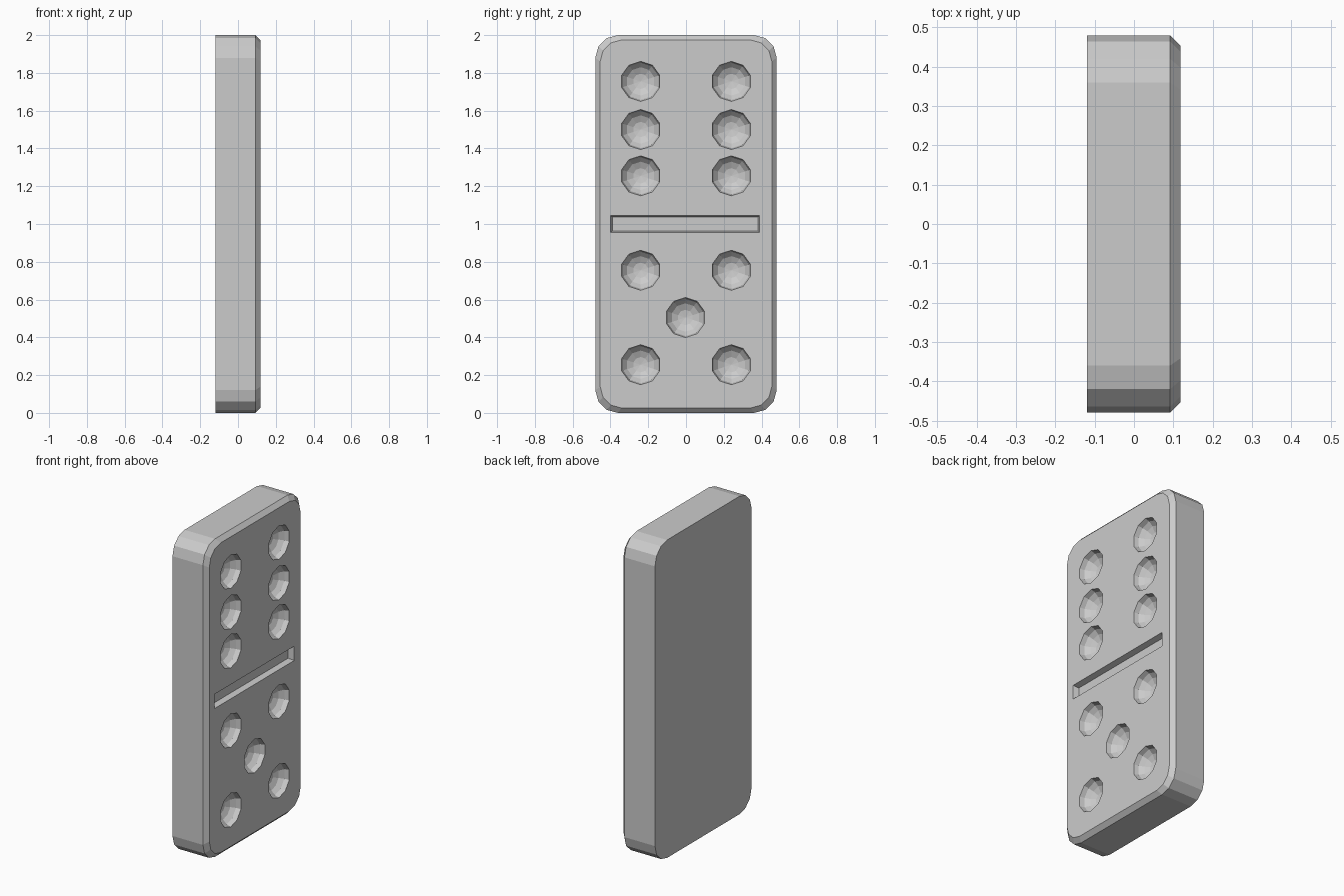
import bpy, bmesh, math
from mathutils import Matrix

if "Cube" in bpy.data.objects:
    bpy.data.objects.remove(bpy.data.objects["Cube"])

FACE = 0.118


def make_object(name, bm):
    bmesh.ops.recalc_face_normals(bm, faces=bm.faces)
    mesh = bpy.data.meshes.new(name)
    bm.to_mesh(mesh)
    bm.free()
    ob = bpy.data.objects.new(name, mesh)
    bpy.context.collection.objects.link(ob)
    return ob


def outline(inset, r=0.12, steps=3):
    """Rounded rectangle in the y-z plane."""
    hy, hz, r = 0.48 - inset, 1.0 - inset, r - inset * 0.3
    pts = []
    for q, (sy, sz) in enumerate([(1, 1), (-1, 1), (-1, -1), (1, -1)]):
        for i in range(steps + 1):
            a = math.pi / 2 * (q + i / steps)
            pts.append((sy * (hy - r) + r * math.cos(a),
                        1 + sz * (hz - r) + r * math.sin(a)))
    return pts


def loft(bm, sections):
    """Skin a stack of (x, outline) sections and cap both ends."""
    rings = [[bm.verts.new((x, y, z)) for y, z in pts] for x, pts in sections]
    for a, b in zip(rings, rings[1:]):
        for i in range(len(a)):
            j = (i + 1) % len(a)
            bm.faces.new((a[i], a[j], b[j], b[i]))
    bm.faces.new(rings[0])
    bm.faces.new(rings[-1])


def rect(hy, hz):
    return [(-0.005 + sy * hy, 1 + sz * hz)
            for sy, sz in [(1, 1), (-1, 1), (-1, -1), (1, -1)]]


# tile body with chamfered front rim
bm = bmesh.new()
loft(bm, [(-0.12, outline(0)), (0.092, outline(0)), (FACE, outline(0.026))])
tile = make_object("domino_tile", bm)

# pip cutters: ten-sided low-poly bowls
bm = bmesh.new()
pips = [(s * 0.24, z) for s in (-1, 1) for z in (1.755, 1.5, 1.255, 0.755, 0.255)]
pips.append((-0.003, 0.505))
for y, z in pips:
    place = (Matrix.Translation((FACE, y, z)) @ Matrix.Diagonal((0.72, 1, 1, 1))
             @ Matrix.Rotation(math.pi / 2, 4, 'Y') @ Matrix.Rotation(math.pi / 2, 4, 'Z'))
    bmesh.ops.create_uvsphere(bm, u_segments=10, v_segments=8, radius=0.106, matrix=place)
pip_cutter = make_object("pip_cutter", bm)

# divider groove cutter with slightly sloped walls
bm = bmesh.new()
loft(bm, [(FACE - 0.035, rect(0.385, 0.036)), (FACE, rect(0.395, 0.045)),
          (FACE + 0.05, rect(0.395, 0.045))])
groove_cutter = make_object("groove_cutter", bm)

# carve the face
for cutter in (pip_cutter, groove_cutter):
    cutter.hide_render = True
    cutter.display_type = 'WIRE'
    mod = tile.modifiers.new(cutter.name, 'BOOLEAN')
    mod.operation = 'DIFFERENCE'
    mod.solver = 'EXACT'
    mod.object = cutter
